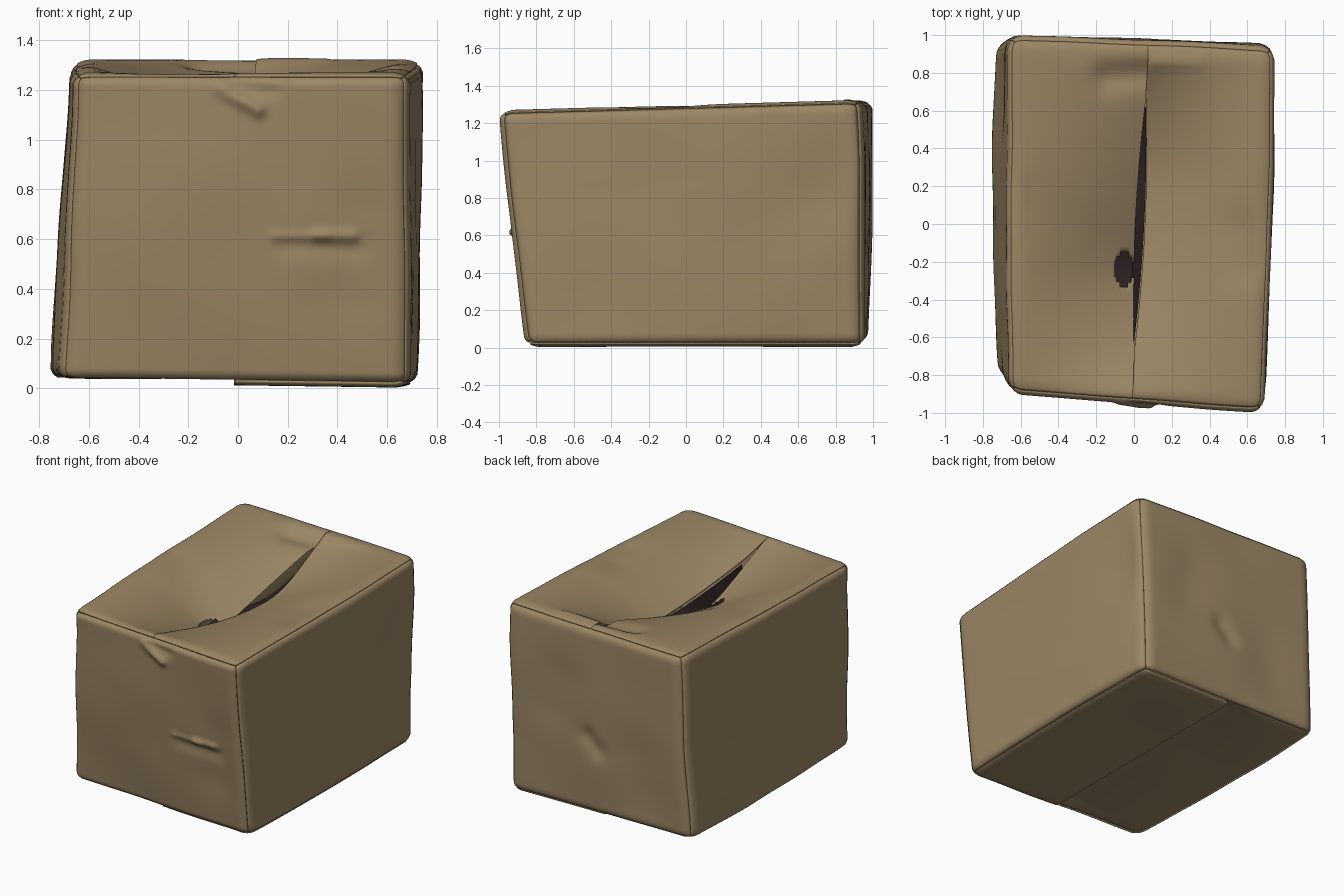
import bpy, bmesh, math
from mathutils import Vector, noise

if "Cube" in bpy.data.objects:
    bpy.data.objects.remove(bpy.data.objects["Cube"])

def material(name, rgb):
    m = bpy.data.materials.new(name)
    m.diffuse_color = (*rgb, 1)
    m.use_nodes = True
    m.node_tree.nodes["Principled BSDF"].inputs["Base Color"].default_value = m.diffuse_color
    return m

CARD = material("brown cardboard", (0.335, 0.243, 0.132))
DARK = material("dark interior", (0.025, 0.015, 0.016))

H = Vector((0.73, 0.97, 0.64))      # half size of the unwarped box
R = Vector((0.085, 0.085, 0.05))    # edge rounding
BOTTOM = [(-.715, -.81, .03), (.69, -.86, .01), (-.73, .97, .03), (.70, .95, .01)]
TOP = [(-.665, -.90, 1.265), (.69, -1.0, 1.265), (-.665, 1.0, 1.32), (.75, .94, 1.32)]

def rounded(p):
    """Pull a point on the plain box onto the rounded box."""
    core = Vector([max(-(H[i] - R[i]), min(H[i] - R[i], p[i])) for i in range(3)])
    d = Vector([(p[i] - core[i]) / R[i] for i in range(3)])
    d.normalize()
    return core + Vector([d[i] * R[i] for i in range(3)])

def warp(p):
    """Skew the box so its eight corners match the battered shape, then bulge the sides."""
    u, v, w = [(p[i] / H[i] + 1) / 2 for i in range(3)]
    def level(c):
        c = [Vector(q) for q in c]
        return c[0].lerp(c[1], u).lerp(c[2].lerp(c[3], u), v)
    q = level(BOTTOM).lerp(level(TOP), w)
    n = noise.noise(q * 2.3) * 0.01
    if max(abs(p[i]) / H[i] for i in (0, 1)) > 0.85:
        q.x += n
        q.y += n * 0.7
    q.x += 0.03 * (p.x / H.x) ** 3 * (1 - (p.y / H.y) ** 2) * (1 - 0.7 * w)
    q.y += 0.018 * (p.y / H.y) ** 3 * (1 - (p.x / H.x) ** 2 * 0.6) * 4 * w * (1 - w)
    return q

def ridge(a, b, a0, b0, a1, b1, width, amp):
    """Soft crease or dent along a segment."""
    dx, dy = a1 - a0, b1 - b0
    t = max(0, min(1, ((a - a0) * dx + (b - b0) * dy) / (dx * dx + dy * dy + 1e-9)))
    d = math.hypot(a - a0 - t * dx, b - b0 - t * dy)
    return amp * math.exp(-(d / width) ** 2)

# axis moved, plane axes, then creases (start, end, width, amount)
DENTS = {
    "front_wall": (1, 0, 2, [(-.07, 1.21, .08, 1.12, .03, -.025), (.0, 1.22, .14, 1.2, .03, .018),
                             (.32, .615, .46, .61, .025, -.016), (.15, .61, .35, .61, .022, -.009),
                             (.2, .57, .48, .56, .05, .01), (.45, .4, .5, .7, .15, .015),
                             (-.3, .5, -.2, .8, .3, -.006)]),
    "back_wall": (1, 0, 2, [(0, .48, .08, .56, .06, -.02), (.3, .9, .35, .7, .18, -.015),
                            (-.35, .3, -.3, .5, .2, -.012)]),
    "right_wall": (0, 1, 2, [(.75, .85, .8, .95, .2, -.02), (.0, .5, .2, .6, .4, .004)]),
    "left_wall": (0, 1, 2, [(-.2, .45, .2, .5, .45, -.008), (.6, .8, .7, .4, .2, .01)]),
    "bottom_flap_left": (2, 0, 1, [(0, -.9, 0, .9, .22, .04), (-.3, .3, -.2, .5, .2, .012)]),
    "bottom_flap_right": (2, 0, 1, [(.3, -.3, .3, .3, .3, .006)]),
    "top_flap_left": (2, 0, 1, [(-.15, .78, .05, .80, .08, -.035), (-.55, .1, -.2, -.1, .15, -.01)]),
    "top_flap_right": (2, 0, 1, [(.62, -.2, .58, -.05, .14, -.02), (.08, .85, .33, .85, .03, .008)]),
}

def sag(y, side):
    """Drop of a top flap at the seam: left is deepest in front, right at the back."""
    peak, amp, power = (-0.25, 0.275, 1.15) if side < 0 else (0.25, 0.215, 1.7)
    t = abs(y - peak) / ((0.86 - peak) if y > peak else (0.9 + peak))
    t = math.sqrt(t * t + 0.004)
    return amp * max(0, 1 - t ** power)

def seam(y):
    return 0.025 + 0.05 * y

def gap(y):
    return 0.025 * max(0, 1 - (y / 0.66) ** 2)

def finish(name, bm, mat, thick=0):
    me = bpy.data.meshes.new(name)
    bm.to_mesh(me)
    bm.free()
    me.materials.append(mat)
    ob = bpy.data.objects.new(name, me)
    bpy.context.collection.objects.link(ob)
    if thick:
        s = ob.modifiers.new("thickness", 'SOLIDIFY')
        s.thickness, s.offset = thick, -1
    bpy.context.view_layer.objects.active = ob
    bpy.ops.object.select_all(action='DESELECT')
    ob.select_set(True)
    bpy.ops.object.shade_smooth_by_angle(angle=math.radians(40))
    return ob

def panel(name, axis, side, x_range=None, n=56, outset=0.0):
    """One cardboard sheet on a face of the box."""
    bm = bmesh.new()
    a, b = [i for i in range(3) if i != axis]
    lo, hi = x_range or (-H[a], H[a])
    half = 0 if not x_range else (1 if hi > 0.5 else -1)
    move, da, db, creases = DENTS[name]
    grid = []
    for i in range(n + 1):
        row = []
        for j in range(n + 1):
            p = Vector()
            p[axis] = side * H[axis]
            p[a] = lo + (hi - lo) * i / n
            p[b] = -H[b] + 2 * H[b] * j / n
            q = warp(rounded(p))
            q[axis] += side * outset
            # fade dents at the border so neighbouring sheets still meet
            e = min(H[b] - abs(p[b]), H[a] - abs(p[a]))
            fade = min(1, e / 0.12)
            q[move] += fade * sum(ridge(q[da], q[db], *c) for c in creases)
            if half and side > 0:
                near = max(0, 1 - abs(p.x) / 0.64)
                q.z -= sag(q.y, half) * near ** 1.25
                q.x += near * (0.005 + 0.03 * q.y + half * gap(q.y))
            row.append(bm.verts.new(q))
        grid.append(row)
    if name == "top_flap_left":      # edge folded down where it stands above the right flap
        grid.append([bm.verts.new(v.co - Vector((0, 0, 0.003 + 1.2 * max(0, sag(v.co.y, 1) - sag(v.co.y, -1)))))
                     for v in grid[-1]])
    for r0, r1 in zip(grid, grid[1:]):
        for j in range(n):
            bm.faces.new((r0[j], r1[j], r1[j + 1], r0[j + 1]))
    bm.normal_update()
    if sum(f.normal[axis] for f in bm.faces) * side < 0:
        bmesh.ops.reverse_faces(bm, faces=bm.faces[:])
    if name == "top_flap_left":      # torn hole beside the seam
        hole = [f for f in bm.faces if ((f.calc_center_median().x + .05) / .055) ** 2
                + ((f.calc_center_median().y + .24) / .09) ** 2 < 1]
        bmesh.ops.delete(bm, geom=hole, context='FACES')
    return finish(name, bm, CARD, 0.01)

# Walls
panel("front_wall", 1, -1, outset=0.004, n=120)
panel("back_wall", 1, 1, outset=0.002)
panel("left_wall", 0, -1)
panel("right_wall", 0, 1)

# Top and bottom flaps meeting at a centre seam
for label, rng in (("left", (-H.x, 0.0)), ("right", (0.0, H.x))):
    panel("top_flap_" + label, 2, 1, rng, outset=0.004, n=72)
    panel("bottom_flap_" + label, 2, -1, rng, outset=0.008 if label == "right" else -0.01)

# Dark interior: under the hole and the gap, rising to the edge of the right flap
bm = bmesh.new()
rows = []
for j in range(37):
    y = -0.62 + 1.24 * j / 36
    top = 1.295 + 0.028 * y
    left, right = top - sag(y, -1) - 0.028, top - sag(y, 1) - 0.018
    low = min(left, right)
    s, g = seam(y), gap(y)
    rows.append([bm.verts.new(c) for c in ((-0.13, y, low), (s - g, y, low), (s + g + 0.004, y, right))])
for r0, r1 in zip(rows, rows[1:]):
    for k in (0, 1):
        bm.faces.new((r0[k], r0[k + 1], r1[k + 1], r1[k]))
finish("dark_interior", bm, DARK)
